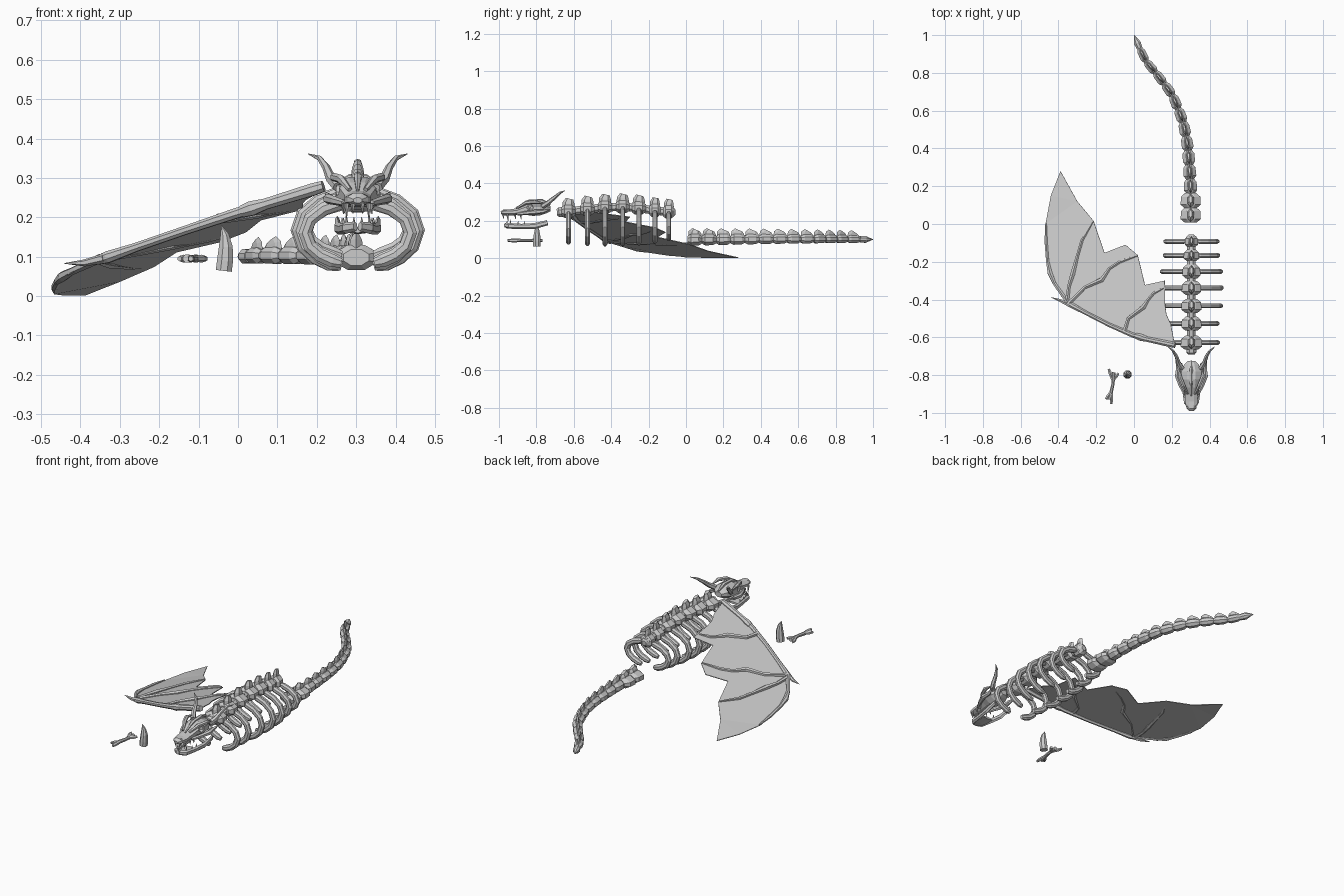
import bpy, bmesh, math
from mathutils import Vector

if "Cube" in bpy.data.objects:
    bpy.data.objects.remove(bpy.data.objects["Cube"])

CX = 0.304  # centre line of the skeleton


def make(name, bm):
    bmesh.ops.recalc_face_normals(bm, faces=bm.faces)
    me = bpy.data.meshes.new(name)
    bm.to_mesh(me)
    bm.free()
    ob = bpy.data.objects.new(name, me)
    bpy.context.collection.objects.link(ob)
    return ob


def tube(name, pts, radii, sides=8, ref=(0, 0, 1), phase=0.5):
    """Faceted tube along pts; each radius is a number or (side, up) pair."""
    pts = [Vector(p) for p in pts]
    ref = Vector(ref)
    bm = bmesh.new()
    rings = []
    for i, p in enumerate(pts):
        t = (pts[min(i + 1, len(pts) - 1)] - pts[max(i - 1, 0)]).normalized()
        side = t.cross(ref).normalized()
        up = side.cross(t)
        r = radii[i] if isinstance(radii[i], tuple) else (radii[i], radii[i])
        ring = []
        for k in range(sides):
            a = 2 * math.pi * (k + phase) / sides
            ring.append(bm.verts.new(p + side * r[0] * math.cos(a) + up * r[1] * math.sin(a)))
        rings.append(ring)
    for a, b in zip(rings, rings[1:]):
        for k in range(sides):
            j = (k + 1) % sides
            bm.faces.new((a[k], a[j], b[j], b[k]))
    bm.faces.new(rings[0])
    bm.faces.new(rings[-1])
    return make(name, bm)


def pair(name, pts, radii, **kw):
    """Left and right copies about the skeleton centre line (x is an offset)."""
    for s, label in ((-1, "left"), (1, "right")):
        tube(f"{name}_{label}", [(CX + s * x, y, z) for x, y, z in pts], radii, **kw)


def vertebra(name, pos, d, length, hw, hh, fin):
    """Bevelled body, narrow joint and a backward-leaning top fin."""
    p, d = Vector(pos), Vector(d).normalized()
    h = length / 2
    tube(name + "_body", [p - d * h, p - d * h * .55, p + d * h * .5, p + d * h],
         [(hw * .6, hh * .65), (hw, hh), (hw * .95, hh * .95), (hw * .55, hh * .6)])
    up = Vector((0, 0, 1))
    base, top = p + up * hh * .7, p + up * (hh + fin) + d * h * .15
    tube(name + "_fin", [base, p + up * (hh + fin * .3), top],
         [(hw * .35, h * .9), (hw * .3, h * .85), (hw * .16, h * .55)],
         sides=6, ref=d, phase=0.5)


# spine and ribs
spine_y = [-.628, -.527, -.433, -.338, -.252, -.166, -.092]
spine_z = [.25, .262, .272, .275, .268, .255, .247]
half_w = [.062, .058, .058, .056, .052, .045, .038]
rib_out = [.148, .146, .164, .168, .164, .149, .145]
rib_low = [.07, .062, .06, .06, .065, .075, .09]
for i, (y, z) in enumerate(zip(spine_y, spine_z)):
    vertebra(f"spine_vertebra_{i}", (CX, y, z), (0, 1, 0), .074 if i < 5 else .06,
             half_w[i], .038, .03)
    w, low = rib_out[i] - .014, rib_low[i] + .012
    hi = z - .012
    mid = (hi + low) / 2
    arc = [(.03, y, hi)]
    for a in (70, 50, 25, 0, -25, -45, -62, -72):
        r = math.radians(a)
        arc.append((w * math.cos(r), y, mid + (hi - mid) * 1.03 * math.sin(r)))
    pair(f"rib_{i}", arc, [.012] + [(.018, .014)] * 7 + [(.012, .01)], ref=(0, 1, 0))
tube("spine_core", [(CX, y, z) for y, z in zip(spine_y, spine_z)], [.024] * 7)
tube("spine_front_joint", [(CX, -.69, .245), (CX, -.68, .246), (CX, -.63, .25)], [.018, .028, .03])
tube("spine_back_joint", [(CX, -.09, .247), (CX, -.07, .245), (CX, -.056, .244)], [.028, .03, .014])

# tail: vertebrae following a curve that swings toward the middle
path = [Vector(p) for p in ((.3, .01, .098), (.3, .2, .1), (.285, .42, .102), (.257, .555, .103),
                            (.2, .69, .103), (.124, .79, .103), (.056, .87, .103), (0, 1.0, .1))]
lengths = [(b - a).length for a, b in zip(path, path[1:])]


def along(s):
    s *= sum(lengths)
    for a, b, l in zip(path, path[1:], lengths):
        if s <= l + 1e-6:
            return a.lerp(b, s / l)
        s -= l
    return path[-1]


N = 14
for i in range(N - 1):
    a, b = along(i / N), along((i + 1) / N)
    f = i / N
    hw = .058 if i < 2 else .041 - .02 * f
    vertebra(f"tail_vertebra_{i}", (a + b) / 2, b - a, (b - a).length * 1.05, hw, .034 - .014 * f, .02 - .006 * f)
core = [along(i / 20) for i in range(20)]
tube("tail_core", core, [.02 - .0005 * i for i in range(20)])
tube("tail_tip", [along((N - 1) / N), along((N - .6) / N), path[-1]], [(.016, .018), (.02, .02), .001])

# skull: rows are y, half width, bottom, top
rows = [(-.99, .012, .236, .25), (-.975, .028, .228, .262), (-.94, .036, .228, .262), (-.90, .036, .23, .268),
        (-.86, .048, .23, .29), (-.82, .06, .225, .304), (-.78, .058, .228, .303), (-.745, .042, .24, .292),
        (-.725, .022, .25, .28)]
skull = tube("skull", [(CX, y, (b + t) / 2) for y, w, b, t in rows],
             [(w, (t - b) / 2 * 1.05) for y, w, b, t in rows])
# eye sockets and nostrils cut into the skull
for s in (-1, 1):
    for label, loc, r in (("eye", (CX + s * .056, -.835, .274), .022), ("nostril", (CX + s * .022, -.968, .26), .009)):
        bm = bmesh.new()
        bmesh.ops.create_icosphere(bm, subdivisions=1, radius=r)
        bmesh.ops.translate(bm, verts=bm.verts, vec=loc)
        cut = make(f"{label}_cutter_{s}", bm)
        cut.hide_render = True
        cut.hide_viewport = True
        m = skull.modifiers.new(label, 'BOOLEAN')
        m.operation = 'DIFFERENCE'
        m.object = cut
pair("brow_ridge", [(.02, -.90, .27), (.042, -.855, .297), (.06, -.81, .302), (.062, -.765, .295)],
     [.006, .011, .011, .004], sides=6)
pair("cheekbone", [(.035, -.9, .236), (.058, -.855, .242), (.076, -.805, .247), (.072, -.765, .25), (.082, -.725, .262)],
     [.008, .011, .013, .011, .002], sides=6)
tube("skull_crest", [(CX, -.91, .268), (CX, -.84, .302), (CX, -.77, .306), (CX, -.725, .285)],
     [.004, .011, .011, .005], sides=6)
pair("horn", [(.05, -.765, .278), (.068, -.735, .298), (.08, -.7, .327), (.097, -.672, .35), (.126, -.648, .361)],
     [.015, .013, .01, .007, .001], sides=6)

# lower jaw
pair("jaw_bar", [(.006, -.968, .177), (.03, -.945, .173), (.04, -.88, .17), (.05, -.81, .172), (.052, -.74, .19)],
     [(.008, .012), (.011, .015), (.01, .014), (.01, .016), (.006, .014)], sides=6)
tube("jaw_floor", [(CX, -.96, .168), (CX, -.92, .165), (CX, -.86, .165)],
     [(.02, .008), (.036, .008), (.034, .006)], sides=6)

# teeth
for i, (x, y, size) in enumerate([(.012, -.978, .018), (.028, -.955, .03), (.034, -.915, .018), (.036, -.885, .02)]):
    pair(f"upper_tooth_{i}", [(x, y, .236), (x, y + .004, .228 - size)], [.007, .001], sides=5, ref=(0, 1, 0))
for i, (x, y, size) in enumerate([(.01, -.96, .016), (.029, -.94, .024), (.036, -.9, .014), (.04, -.865, .014)]):
    pair(f"lower_tooth_{i}", [(x, y, .178), (x, y + .004, .184 + size)], [.006, .001], sides=5, ref=(0, 1, 0))


# wing: all points lie on a sloping plane
def wing(x, y, lift=0.0):
    return (x, y, max(.003, .095 + .28 * (x + .34) - .126 * (y + .42)) + lift)


outline = [(.215, -.635), (.195, -.53), (.172, -.48), (.165, -.43), (.163, -.30), (.058, -.323), (.02, -.165),
           (-.045, -.11), (-.156, -.153), (-.214, .016), (-.30, .12), (-.389, .28), (-.44, .15), (-.468, .0),
           (-.463, -.196), (-.43, -.317), (-.345, -.42), (-.13, -.53), (.03, -.598)]
bm = bmesh.new()
bm.faces.new([bm.verts.new(wing(*p)) for p in outline])
bmesh.ops.triangulate(bm, faces=bm.faces)
membrane = make("wing_membrane", bm)
solid = membrane.modifiers.new("thickness", 'SOLIDIFY')
solid.thickness = .004
solid.offset = 0
tube("wing_upper_arm", [wing(*p) for p in ((.217, -.642), (.19, -.636), (.07, -.61), (.035, -.6), (.01, -.592))],
     [.015, .017, .015, .02, .016])
tube("wing_forearm", [wing(*p) for p in ((.04, -.602), (-.01, -.587), (-.13, -.535), (-.26, -.468), (-.33, -.43), (-.36, -.412))],
     [.014, .014, .012, .012, .016, .01])
tube("wing_thumb", [wing(-.34, -.43), wing(-.39, -.405, .005), wing(-.44, -.388, .02)], [.012, .009, .001], sides=6)
fingers = {
    "outer": [(-.35, -.415), (-.42, -.317), (-.445, -.26), (-.458, -.196), (-.466, -.09), (-.466, .005)],
    "second": [(-.355, -.41), (-.345, -.33), (-.325, -.265), (-.30, -.17), (-.275, -.085), (-.218, .012)],
    "third": [(-.345, -.42), (-.26, -.335), (-.17, -.295), (-.13, -.235), (-.075, -.2), (.016, -.168)],
    "inner": [(-.05, -.565), (-.03, -.5), (.05, -.44), (.075, -.40), (.105, -.365), (.155, -.34)],
}
for label, pts in fingers.items():
    tube(f"wing_finger_{label}", [wing(*p, .004) for p in pts], [.012, .01, .014, .009, .009, .004], sides=6)

# loose leg bone with forked ends
tube("loose_bone_shaft", [(-.107, -.785, .095), (-.112, -.85, .095), (-.13, -.93, .095)], [.011, .009, .011])
for i, tip in enumerate([(-.134, -.768), (-.082, -.79), (-.12, -.953), (-.148, -.928)]):
    root = (-.112, -.83, .095) if i < 2 else (-.117, -.88, .095)
    tube(f"loose_bone_fork_{i}", [root, ((root[0] + 2 * tip[0]) / 3, (root[1] + 2 * tip[1]) / 3, .095), (*tip, .095)],
         [.007, .01, .007], sides=6)

# loose claw standing on end
tube("loose_claw", [(-.036, -.797, .064), (-.033, -.797, .09), (-.031, -.797, .125), (-.034, -.797, .155), (-.042, -.797, .18)],
     [.022, .022, .019, .012, .001], ref=(0, 1, 0))
